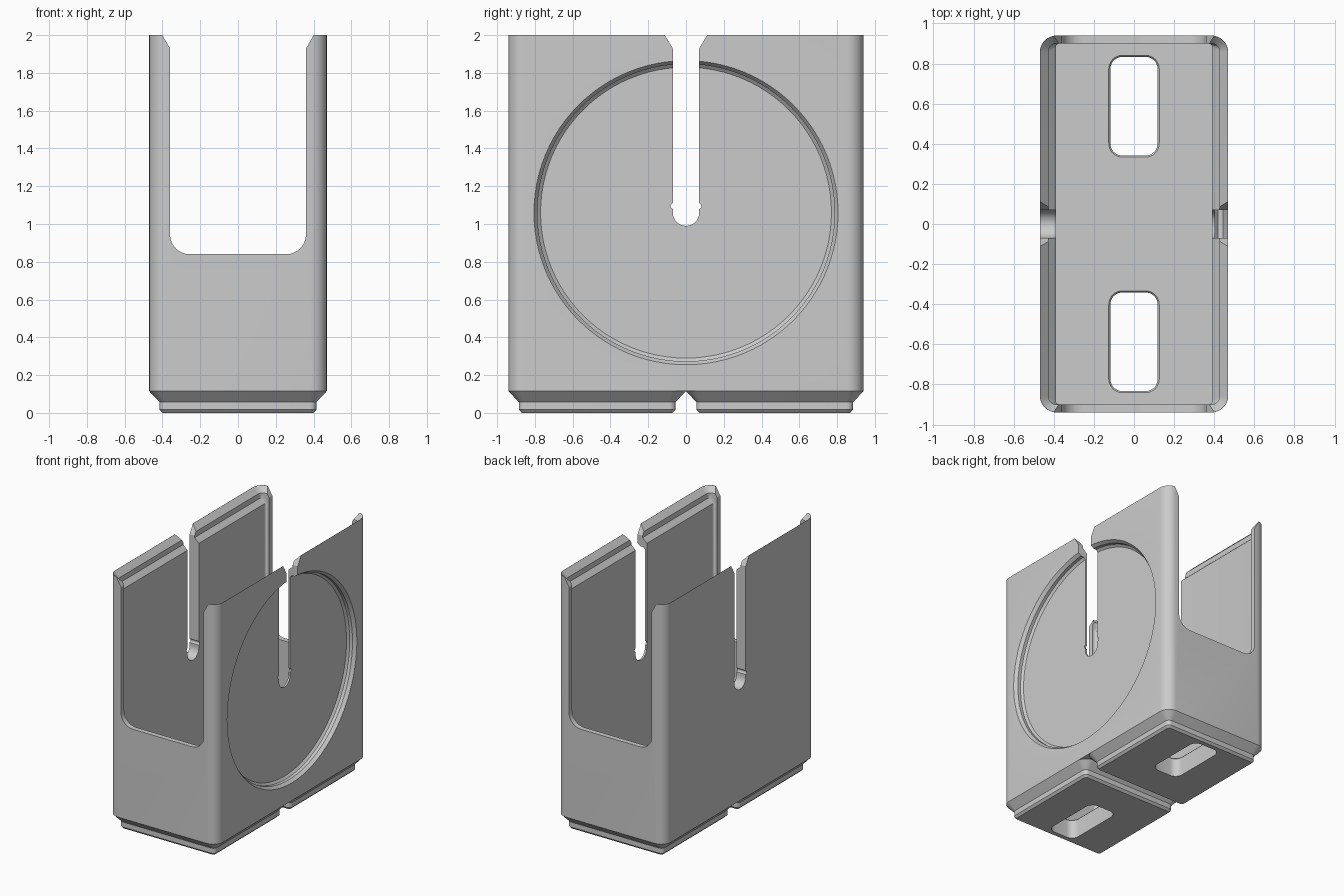
import bpy, bmesh
from math import sin, cos, pi, radians
from mathutils import Vector

if "Cube" in bpy.data.objects:
    bpy.data.objects.remove(bpy.data.objects["Cube"], do_unlink=True)

grey = bpy.data.materials.new("plain_grey")
grey.use_nodes = True
tone = (0.6, 0.6, 0.6, 1)
grey.diffuse_color = tone
grey.node_tree.nodes["Principled BSDF"].inputs["Base Color"].default_value = tone


def arc(cx, cy, r, start, end, n=8):
    return [(cx + r * cos(start + (end - start) * i / n),
             cy + r * sin(start + (end - start) * i / n)) for i in range(n + 1)]


def rounded(hx, hy, r):
    pts = []
    for k, (sx, sy) in enumerate([(1, 1), (-1, 1), (-1, -1), (1, -1)]):
        pts += arc(sx * (hx - r), sy * (hy - r), r, k * pi / 2, (k + 1) * pi / 2)
    return pts


def loft(name, rings):
    """Closed solid through a stack of matching rings."""
    bm = bmesh.new()
    rows = [[bm.verts.new(p) for p in ring] for ring in rings]
    for a, b in zip(rows, rows[1:]):
        for i in range(len(a)):
            j = (i + 1) % len(a)
            bm.faces.new((a[i], a[j], b[j], b[i]))
    bm.faces.new(rows[0][::-1])
    bm.faces.new(rows[-1])
    bmesh.ops.recalc_face_normals(bm, faces=bm.faces)
    mesh = bpy.data.meshes.new(name)
    bm.to_mesh(mesh)
    bm.free()
    obj = bpy.data.objects.new(name, mesh)
    bpy.context.collection.objects.link(obj)
    mesh.materials.append(grey)
    return obj


def stack(name, levels, y=0):
    """Rounded rectangles (z, half x, half y, radius) stacked upward."""
    return loft(name, [[(px, py + y, z) for px, py in rounded(hx, hy, r)]
                       for z, hx, hy, r in levels])


def cut(obj, cutters):
    for c in cutters:
        c.hide_render = True
        mod = obj.modifiers.new("cut", 'BOOLEAN')
        mod.operation = 'DIFFERENCE'
        mod.solver = 'EXACT'
        mod.object = c
    deps = bpy.context.evaluated_depsgraph_get()
    mesh = bpy.data.meshes.new_from_object(obj.evaluated_get(deps))
    obj.modifiers.clear()
    obj.data = mesh


W, L, R = 0.47, 0.94, 0.084
BASE, FLOOR, TOP = 0.115, 0.157, 2.0

# Main shell
body = stack("box_body", [(BASE, W, L, R), (TOP, W, L, R)])

# Inner cavity with stepped stacking lip
cavity = stack("cavity_cutter", [
    (FLOOR, 0.39, 0.9, 0.02), (1.88, 0.39, 0.9, 0.02), (1.915, 0.427, 0.9, 0.04),
    (1.957, 0.427, 0.9, 0.04), (TOP, W - 0.001, L - 0.001, R),
    (TOP + 0.1, W - 0.001, L - 0.001, R)])

# End windows, rounded below and flared at the top
half = arc(0.255, 0.945, 0.105, -pi / 2, 0) + [(0.36, 1.93), (0.4, TOP), (0.4, 2.1)]
outline = half + [(-x, z) for x, z in reversed(half)]
window = loft("window_cutter", [[(x, y, z) for x, z in outline] for y in (-1.2, 1.2)])

# Side slots with rounded end, small retaining notches and flared mouth
half = (arc(0, 1.06, 0.07, -pi / 2, 0) + arc(0.065, 1.095, 0.016, -1.25, 1.25)
        + [(0.07, 1.93), (0.112, TOP), (0.112, 2.1)])
outline = half + [(-y, z) for y, z in reversed(half[1:])]
slot = loft("slot_cutter", [[(x, y, z) for y, z in outline] for x in (-0.7, 0.7)])

# Round recess on one side wall
steps = [(0.405, 0.77), (0.42, 0.787), (0.445, 0.787), (W, 0.805), (0.5, 0.805)]
recess = loft("recess_cutter", [
    [(x, y, z) for y, z in arc(0, 1.06, r, 0, 2 * pi, 96)[:-1]] for x, r in steps])

# Two feet and the elongated holes through the floor
feet, holes = [], []
for name, y in (("front", -0.47), ("back", 0.47)):
    feet.append(stack(name + "_foot", [
        (0, 0.399, 0.399, 0.018), (0.017, 0.415, 0.415, 0.034),
        (0.057, 0.415, 0.415, 0.034), (BASE, W, W, R)], y))
    hole_y = y * 0.5875 / 0.47
    holes.append(stack(name + "_hole_cutter", [
        (-0.1, 0.118, 0.246, 0.06), (FLOOR - 0.01, 0.118, 0.246, 0.06),
        (FLOOR, 0.126, 0.254, 0.068), (FLOOR + 0.02, 0.126, 0.254, 0.068)], hole_y))

cut(body, [cavity, window, slot, recess] + holes)
for foot, hole in zip(feet, holes):
    cut(foot, [hole])
for c in [cavity, window, slot, recess] + holes:
    bpy.data.objects.remove(c, do_unlink=True)

# Smooth rounded surfaces, keep hard edges
bpy.ops.object.select_all(action='DESELECT')
for obj in [body] + feet:
    obj.select_set(True)
bpy.context.view_layer.objects.active = body
bpy.ops.object.shade_smooth_by_angle(angle=radians(25))
